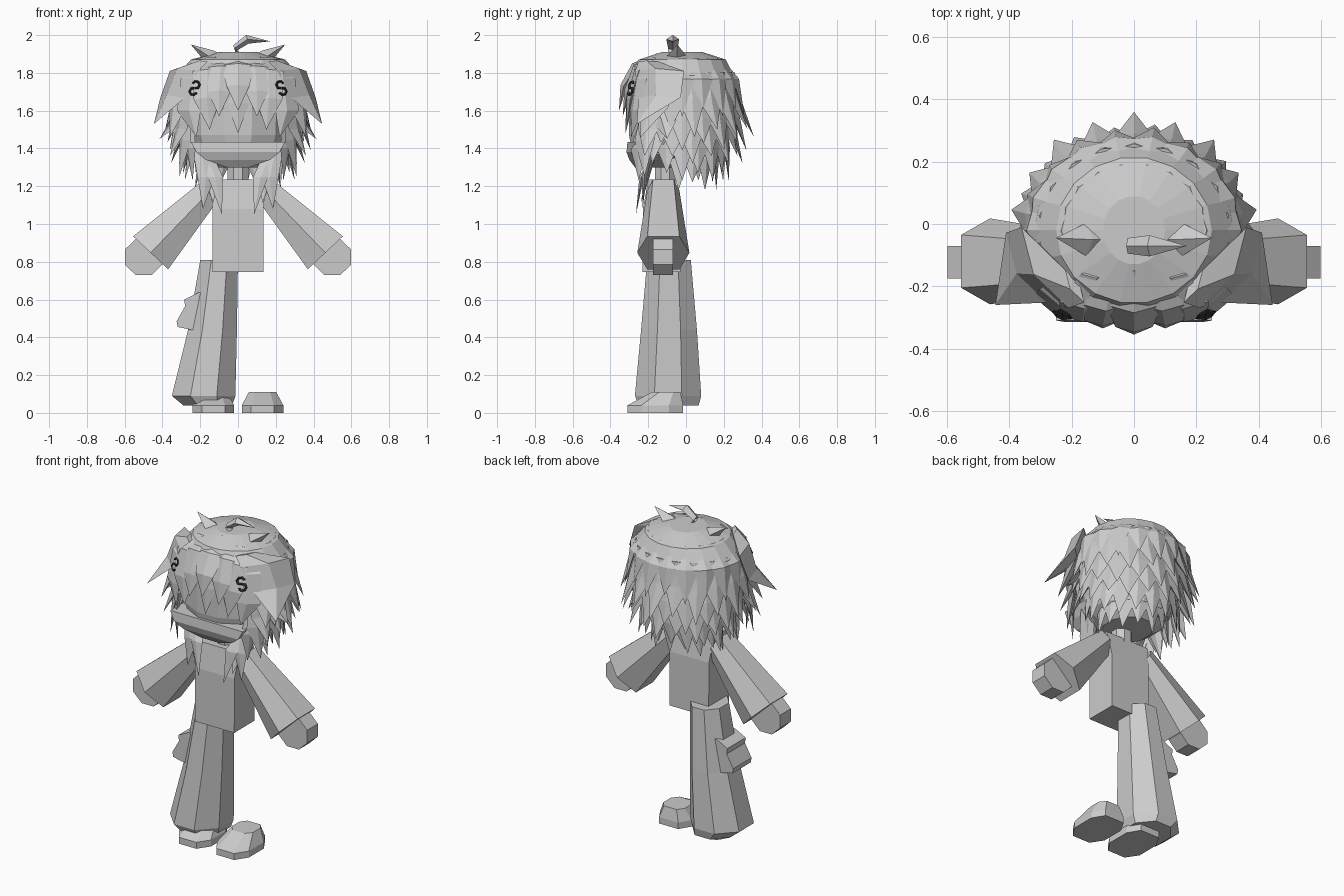
import bpy, bmesh, math
from mathutils import Vector as V


def material(name, c):
    m = bpy.data.materials.new(name)
    m.diffuse_color = (c, c, c, 1)
    return m


GREY = material("plain grey", 0.6)
BLACK = material("clip black", 0.03)


def build(name, solids, mat=GREY):
    """Join several (verts, faces) solids into one flat-shaded object."""
    bm = bmesh.new()
    for verts, faces in solids:
        vs = [bm.verts.new(v) for v in verts]
        for f in faces:
            bm.faces.new([vs[i] for i in f])
    bmesh.ops.remove_doubles(bm, verts=bm.verts, dist=0.0005)
    bmesh.ops.recalc_face_normals(bm, faces=bm.faces)
    me = bpy.data.meshes.new(name)
    bm.to_mesh(me)
    bm.free()
    me.materials.append(mat)
    ob = bpy.data.objects.new(name, me)
    bpy.context.collection.objects.link(ob)


def loft(sections):
    n = len(sections[0])
    verts = [V(p) for s in sections for p in s]
    faces = [list(range(n)), list(range(len(verts) - n, len(verts)))]
    for k in range(len(sections) - 1):
        for i in range(n):
            j = (i + 1) % n
            faces.append([k * n + i, k * n + j, k * n + n + j, k * n + n + i])
    return verts, faces


def mirror(solid):
    return [V((-v[0], v[1], v[2])) for v in solid[0]], solid[1]


def both(solids):
    return solids + [mirror(s) for s in solids]


def ring(n, cx, cy, rx, ry, z, turn=0.5):
    return [(cx + rx * math.sin(math.tau * (i + turn) / n),
             cy + ry * math.cos(math.tau * (i + turn) / n), z) for i in range(n)]


def box(cx, cy, rx, ry, z):
    return [(cx - rx, cy - ry, z), (cx + rx, cy - ry, z), (cx + rx, cy + ry, z), (cx - rx, cy + ry, z)]


def lock(pts, widths, side, out, k=0.3):
    """Hair lock: diamond sections along a path; width 0 gives a point."""
    side, out = V(side).normalized(), V(out).normalized()
    secs = []
    for p, w in zip(pts, widths):
        p = V(p)
        secs.append([p + side * w, p + out * w * k, p - side * w, p - out * w * k])
    return loft(secs)


CY = -0.02


def lock_row(base, mid, tip, shift, limit, step=20):
    """Row of pointed locks round the back and sides (angle 0 is the back)."""
    out = []
    for i in range(-8, 9):
        deg = i * step + shift
        if abs(deg) > limit:
            continue
        a = math.radians(deg)
        s, c = math.sin(a), math.cos(a)
        pts = [(r[0] * s, CY + r[1] * c, r[2]) for r in (base, mid, tip)]
        if i % 2:
            pts[2] = (pts[2][0] * 0.97, pts[2][1] * 0.97, pts[2][2] + 0.04)
        w = math.radians(step) * 0.6
        out.append(lock(pts, [base[0] * w, mid[0] * w, 0], (c, -s, 0), (s, c, 0.2), 0.3))
    return out


# Head and jaw
build("head", [loft([ring(12, 0, -0.06, rx, ry, z) for rx, ry, z in
      ((0.14, 0.16, 1.30), (0.24, 0.23, 1.37), (0.28, 0.25, 1.47), (0.29, 0.25, 1.75), (0.2, 0.2, 1.86))])])
build("jaw", [loft([box(0, (f - 0.1) / 2, x, (-0.1 - f) / 2, z) for x, f, z in
      ((0.06, -0.27, 1.30), (0.17, -0.30, 1.34), (0.22, -0.315, 1.38), (0.25, -0.31, 1.435))])])
build("neck", [loft([ring(8, 0, -0.11, 0.06, 0.06, z) for z in (1.18, 1.36)])])

# Hair cap
build("hair_cap", [loft([ring(18, 0, CY, rx, ry, z) for rx, ry, z in
      ((0.30, 0.26, 1.58), (0.33, 0.28, 1.70), (0.32, 0.275, 1.79), (0.25, 0.235, 1.87), (0.10, 0.11, 1.91))])])

# Rows of long spiky locks around the back and sides
build("hair_back_rows",
      lock_row((0.22, 0.20, 1.875), (0.325, 0.285, 1.765), (0.365, 0.335, 1.57), 10, 95)
      + lock_row((0.29, 0.26, 1.80), (0.335, 0.29, 1.66), (0.40, 0.38, 1.46), 0, 105)
      + lock_row((0.30, 0.26, 1.66), (0.33, 0.29, 1.56), (0.385, 0.345, 1.39), 10, 115)
      + lock_row((0.28, 0.25, 1.58), (0.30, 0.27, 1.48), (0.36, 0.32, 1.32), 0, 125)
      + lock_row((0.25, 0.23, 1.50), (0.265, 0.24, 1.40), (0.30, 0.25, 1.23), 10, 125)
      + lock_row((0.18, 0.17, 1.45), (0.20, 0.18, 1.34), (0.23, 0.18, 1.18), 0, 105, 24))
build("hair_under", [loft([ring(12, 0, 0.0, rx, ry, z) for rx, ry, z in
      ((0.17, 0.14, 1.34), (0.26, 0.22, 1.45), (0.30, 0.25, 1.62))])])

# Fringe: centre lock and smaller ones beside it
X, F = (1, 0, 0), (0, -1, 0)
fringe = [lock([(0, -0.14, 1.90), (0, -0.26, 1.84), (0, -0.33, 1.73), (0, -0.355, 1.60)],
               [0.04, 0.09, 0.06, 0], X, (0, -1, 0.4)),
          lock([(0, -0.27, 1.80), (0, -0.30, 1.64), (0, -0.32, 1.48)], [0.08, 0.06, 0], X, F)]
fringe += both([
    lock([(0.06, -0.14, 1.89), (0.09, -0.26, 1.83), (0.10, -0.31, 1.70), (0.10, -0.335, 1.57)],
         [0.05, 0.07, 0.06, 0], X, (0, -1, 0.4)),
    lock([(0.12, -0.16, 1.88), (0.16, -0.25, 1.81), (0.165, -0.295, 1.66), (0.15, -0.315, 1.50)],
         [0.05, 0.08, 0.07, 0], X, (0, -1, 0.4)),
    lock([(0.2, -0.18, 1.85), (0.24, -0.24, 1.77), (0.26, -0.265, 1.6), (0.22, -0.29, 1.46)],
         [0.04, 0.07, 0.07, 0], (1, 0.5, 0), F)])
build("fringe", fringe)

# Big side bangs sweeping outward, with smaller locks below
S, O = (0.5, 0.85, 0), (0.85, -0.5, 0.3)
build("side_bangs", both([
    lock([(0.19, -0.2, 1.86), (0.285, -0.14, 1.81), (0.345, -0.14, 1.67), (0.445, -0.26, 1.53)],
         [0.06, 0.15, 0.13, 0], S, O),
    lock([(0.27, -0.18, 1.72), (0.32, -0.17, 1.62), (0.36, -0.24, 1.46)], [0.09, 0.09, 0], S, O),
    lock([(0.28, -0.16, 1.64), (0.32, -0.12, 1.55), (0.415, -0.1, 1.45)], [0.06, 0.08, 0], S, O),
    lock([(0.28, -0.2, 1.62), (0.30, -0.2, 1.50), (0.36, -0.22, 1.36)], [0.06, 0.06, 0], S, O),
    lock([(0.27, -0.2, 1.58), (0.28, -0.22, 1.44), (0.31, -0.22, 1.25)], [0.05, 0.06, 0], S, O),
    lock([(0.25, -0.22, 1.52), (0.25, -0.25, 1.40), (0.24, -0.25, 1.23)], [0.04, 0.05, 0], S, O)]))

# Long locks hanging on the chest
build("chest_locks", both([
    lock([(0.20, -0.18, 1.40), (0.17, -0.22, 1.25), (0.185, -0.23, 1.08)], [0.04, 0.045, 0], X, F),
    lock([(0.17, -0.17, 1.36), (0.12, -0.235, 1.25), (0.085, -0.265, 1.05)], [0.04, 0.04, 0], X, F),
    lock([(0.16, -0.17, 1.36), (0.14, -0.21, 1.22), (0.13, -0.24, 1.11)], [0.03, 0.03, 0], X, F)]))

# Tufts on top and the leaf-shaped cowlick
build("top_tufts", both([
    lock([(0.12, -0.05, 1.87), (0.15, -0.05, 1.885), (0.25, -0.045, 1.95)],
         [0.055, 0.055, 0], (0, 1, 0), (-0.5, 0, 1), 0.7)]))
build("cowlick", [lock([(0.03, -0.07, 1.87), (-0.02, -0.07, 1.93), (0.05, -0.07, 1.978), (0.17, -0.07, 1.967)],
                       [0.025, 0.025, 0.034, 0], (0, 1, 0), (-0.3, 0, 1), 0.7)])


# Hair clips: two small open links on each side, tilted with the hair
def link(cx, cz, start, r=0.019, t=0.0065):
    secs = []
    for i in range(6):
        a = math.radians(start + i * 54)
        d = V((math.cos(a), 0.5 * math.cos(a) + 0.3 * math.sin(a), math.sin(a)))
        c = V((cx, -0.292 + 0.5 * (cx - 0.23) + 0.3 * (cz - 1.72), cz)) + d * r
        secs.append([c + d * t, c + V((0, -t, 0)), c - d * t, c + V((0, t, 0))])
    return loft(secs)


build("hair_clips", both([link(0.222, 1.737, 20), link(0.238, 1.702, 200)]), BLACK)

# Torso
build("torso", [loft([box(0, -0.13, x, y, z) for x, y, z in
      ((0.135, 0.10, 0.745), (0.135, 0.098, 1.08), (0.15, 0.07, 1.235))])])


# Flared six-sided sleeves and hands
def cuff(top, bottom, ym, yc):
    mx, mz = (top[0] + bottom[0]) / 2, (top[1] + bottom[1]) / 2
    c = -0.12
    return [(mx, c - ym, mz), (top[0], c - yc, top[1]), (top[0], c + yc, top[1]),
            (mx, c + ym, mz), (bottom[0], c + yc, bottom[1]), (bottom[0], c - yc, bottom[1])]


build("sleeves", both([loft([cuff((0.18, 1.235), (0.11, 1.12), 0.085, 0.055),
                             cuff((0.555, 0.935), (0.37, 0.76), 0.138, 0.085)])]))
hand = [[(0.5 + 0.107 * math.cos(math.pi * (i + 0.5) / 4), y, 0.825 + 0.104 * math.sin(math.pi * (i + 0.5) / 4))
         for i in range(8)] for y in (-0.175, -0.07)]
build("hands", both([loft(hand)]))

# Single flared trouser leg with a side pocket
build("trouser_leg", [loft([ring(8, cx, cy, rx, ry, z) for cx, cy, rx, ry, z in
      ((-0.16, -0.09, 0.14, 0.17, 0.04), (-0.182, -0.095, 0.182, 0.19, 0.09),
       (-0.135, -0.09, 0.14, 0.16, 0.44), (-0.10, -0.09, 0.108, 0.125, 0.81))])])
build("pocket", [loft([[(x, y, z) for x, z in
      ((-0.15, 0.65), (-0.215, 0.635), (-0.285, 0.60), (-0.28, 0.565), (-0.325, 0.485), (-0.32, 0.455), (-0.2, 0.43))]
      for y in (-0.18, 0.0)])])


# Shoes with a flat sole and a sloped upper
def shoe(s, z, y0, y1):
    w = 0.11 * s
    return [(0.13 + a * w, y0 + (y1 - y0) * b, z) for a, b in
            ((-0.55, 0), (0.55, 0), (1, 0.25), (1, 0.75), (0.6, 1), (-0.6, 1), (-1, 0.75), (-1, 0.25))]


build("shoes", both([loft([shoe(1, 0, -0.31, -0.015), shoe(1, 0.04, -0.31, -0.015),
                           shoe(0.66, 0.11, -0.18, -0.03)])]))
